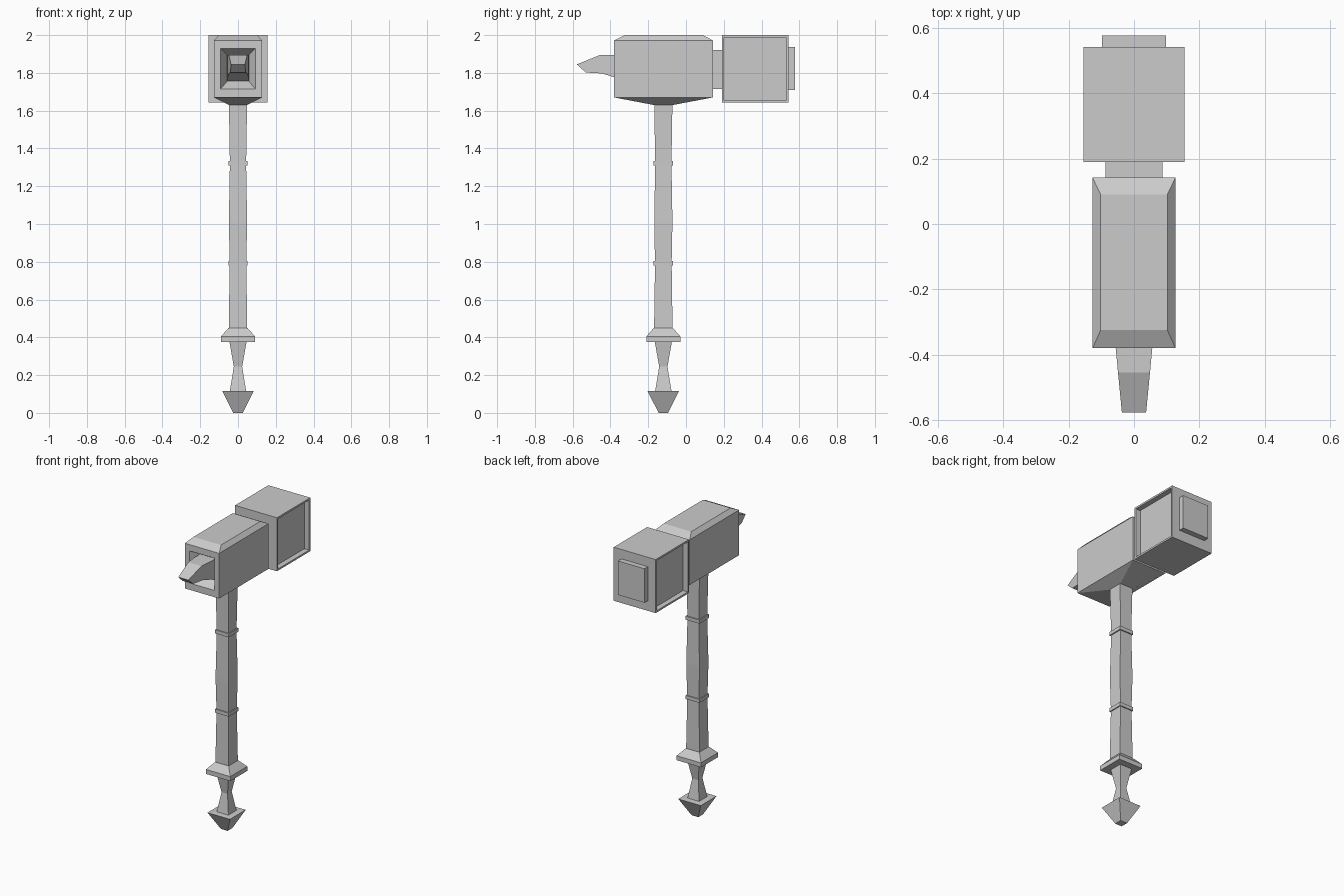
import bpy, bmesh

if "Cube" in bpy.data.objects:
    bpy.data.objects.remove(bpy.data.objects["Cube"])

HY = -0.12  # handle centre line in y


def finish(bm, name):
    bmesh.ops.recalc_face_normals(bm, faces=bm.faces)
    me = bpy.data.meshes.new(name)
    bm.to_mesh(me)
    bm.free()
    ob = bpy.data.objects.new(name, me)
    bpy.context.collection.objects.link(ob)
    return ob


def skin(rings):
    """Closed solid through a list of four-point rings."""
    bm = bmesh.new()
    loops = [[bm.verts.new(p) for p in r] for r in rings]
    for a, b in zip(loops, loops[1:]):
        for i in range(4):
            j = (i + 1) % 4
            bm.faces.new((a[i], a[j], b[j], b[i]))
    bm.faces.new(loops[0])
    bm.faces.new(loops[-1])
    return bm


def rect_z(hx, y0, y1, z):
    return [(-hx, y0, z), (hx, y0, z), (hx, y1, z), (-hx, y1, z)]


def rect_y(hx, z0, z1, y):
    return [(-hx, y, z0), (hx, y, z0), (hx, y, z1), (-hx, y, z1)]


def square_turned(name, profile):
    """Square column on the handle axis from (half width, z) pairs."""
    return finish(skin([rect_z(r, HY - r, HY + r, z) for r, z in profile]), name)


# Handle parts
square_turned("pommel_grip", [(0.025, 0), (0.083, 0.115), (0.043, 0.117),
                              (0.022, 0.245), (0.045, 0.375)])
square_turned("guard", [(0.09, 0.375), (0.09, 0.405), (0.05, 0.45)])
square_turned("shaft", [(0.049, 0.44), (0.044, 0.79), (0.048, 1.0), (0.048, 1.03),
                        (0.043, 1.32), (0.048, 1.63)])
for i, z in enumerate((0.78, 1.31)):
    square_turned(f"shaft_band_{i + 1}", [(0.051, z), (0.051, z + 0.024)])

# Head block with chamfered top, tapered underside and funnel-shaped socket
bm = skin([rect_z(0.048, HY - 0.05, HY + 0.05, 1.63), rect_z(0.127, -0.38, 0.142, 1.67),
           rect_z(0.127, -0.38, 0.142, 1.972), rect_z(0.102, -0.325, 0.09, 2.0)])
bm.normal_update()
front = min(bm.faces, key=lambda f: f.calc_center_median().y)
for ring in (rect_y(0.092, 1.715, 1.93, -0.38), rect_y(0.056, 1.757, 1.895, -0.32)):
    bmesh.ops.inset_individual(bm, faces=[front], thickness=0.01)
    for v in front.verts:
        c = front.calc_center_median()
        v.tag = False
    # move each corner to the matching target corner
    corners = [(v, (v.co.x > c.x, v.co.z > c.z)) for v in front.verts]
    for v, (right, up) in corners:
        v.co = ring[(2 if right else 3) if up else (1 if right else 0)]
finish(bm, "head_block")

# Beak spike growing out of the socket
finish(skin([rect_y(0.058, 1.757, 1.895, -0.32), rect_y(0.056, 1.777, 1.895, -0.38),
             [(-0.049, -0.445, 1.797), (0.049, -0.445, 1.797),
              (0.049, -0.455, 1.895), (-0.049, -0.455, 1.895)],
             [(-0.04, -0.53, 1.802), (0.04, -0.53, 1.802),
              (0.037, -0.578, 1.845), (-0.037, -0.578, 1.845)]]), "spike")

# Neck and striking plate
finish(skin([rect_y(0.087, 1.715, 1.922, 0.135), rect_y(0.087, 1.715, 1.922, 0.2)]), "neck")
finish(skin([rect_y(0.098, 1.71, 1.937, 0.53), rect_y(0.098, 1.71, 1.937, 0.578)]), "striking_plate")

# Hammer block with recessed side panels
bm = skin([rect_y(0.155, 1.642, 2.0, 0.19), rect_y(0.155, 1.642, 2.0, 0.542)])
bmesh.ops.recalc_face_normals(bm, faces=bm.faces)
sides = [f for f in bm.faces if abs(f.normal.x) > 0.9]
bmesh.ops.inset_individual(bm, faces=sides, thickness=0.017)
bmesh.ops.inset_individual(bm, faces=sides, thickness=0.0001)
for f in sides:
    for v in f.verts:
        v.co.x *= (0.155 - 0.035) / 0.155
finish(bm, "hammer_block")
